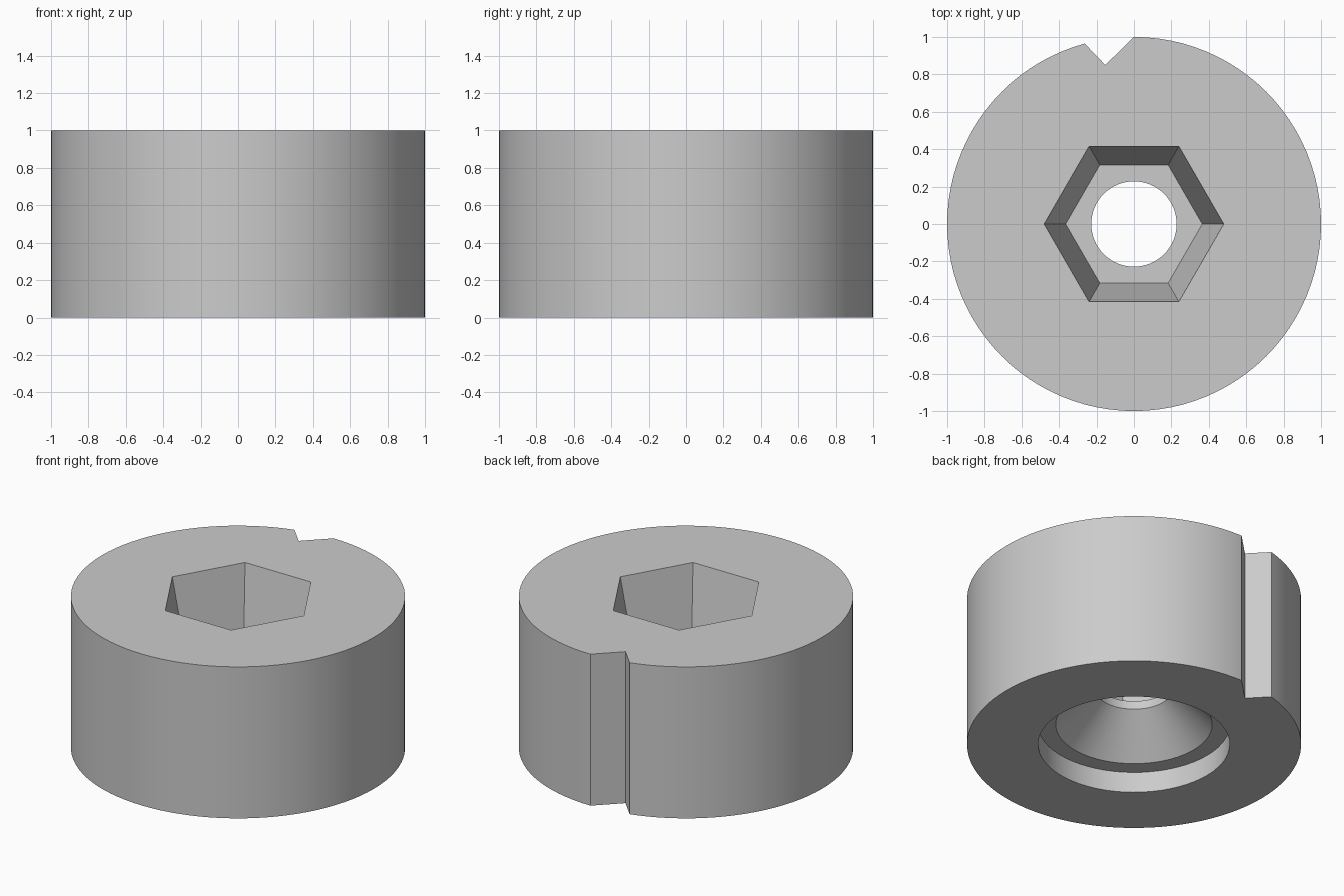
import bpy
import bmesh
from math import cos, sin, pi, radians

cube = bpy.data.objects.get("Cube")
if cube:
    bpy.data.objects.remove(cube, do_unlink=True)

steel = bpy.data.materials.new("plain grey")
steel.use_nodes = True
grey = (0.6, 0.6, 0.6, 1)
steel.diffuse_color = grey
steel.node_tree.nodes["Principled BSDF"].inputs["Base Color"].default_value = grey


def make_object(name, bm):
    bmesh.ops.recalc_face_normals(bm, faces=bm.faces)
    mesh = bpy.data.meshes.new(name)
    bm.to_mesh(mesh)
    bm.free()
    mesh.materials.append(steel)
    obj = bpy.data.objects.new(name, mesh)
    bpy.context.collection.objects.link(obj)
    return obj


def stacked_rings(name, profile, sides):
    """Closed solid from (radius, height) rings with capped ends."""
    bm = bmesh.new()
    rings = [[bm.verts.new((r * cos(2 * pi * i / sides), r * sin(2 * pi * i / sides), z))
              for i in range(sides)] for r, z in profile]
    for low, high in zip(rings, rings[1:]):
        for i in range(sides):
            j = (i + 1) % sides
            bm.faces.new((low[i], low[j], high[j], high[i]))
    bm.faces.new(rings[0])
    bm.faces.new(rings[-1])
    return make_object(name, bm)


def prism(name, outline, bottom, top):
    bm = bmesh.new()
    face = bm.faces.new([bm.verts.new((x, y, bottom)) for x, y in outline])
    side = bmesh.ops.extrude_face_region(bm, geom=[face])["geom"]
    bmesh.ops.translate(bm, vec=(0, 0, top - bottom),
                        verts=[v for v in side if isinstance(v, bmesh.types.BMVert)])
    return make_object(name, bm)


# Round body
body = stacked_rings("round_body", [(1, 0), (1, 1)], 96)

# Stepped and conical bore from below, ending in a through hole
bore = stacked_rings("bore_cutter", [(0.573, -0.1), (0.573, 0.137), (0.468, 0.137),
                                     (0.228, 0.375), (0.228, 0.7)], 64)

# Tapered hexagonal socket from above, extended past the top face
floor_z, floor_r, rim_r, extra = 0.43, 0.365, 0.48, 0.1
slope = (rim_r - floor_r) / (1 - floor_z)
socket = stacked_rings("socket_cutter", [(floor_r, floor_z), (rim_r + slope * extra, 1 + extra)], 6)

# V-shaped keyway along the back
notch = prism("notch_cutter", [(-0.153, 0.85), (0.097, 1.097), (-0.403, 1.11)], -0.1, 1.1)

for cutter in (bore, socket, notch):
    cut = body.modifiers.new(cutter.name, "BOOLEAN")
    cut.operation = "DIFFERENCE"
    cut.solver = "EXACT"
    cut.object = cutter

# Bake the cuts, then discard the cutters
bpy.context.view_layer.update()
result = bpy.data.meshes.new_from_object(body.evaluated_get(bpy.context.evaluated_depsgraph_get()))
body.modifiers.clear()
body.data = result
for cutter in (bore, socket, notch):
    bpy.data.objects.remove(cutter, do_unlink=True)

# Smooth curved walls with crisp rims
bpy.ops.object.select_all(action="DESELECT")
body.select_set(True)
bpy.context.view_layer.objects.active = body
bpy.ops.object.shade_smooth_by_angle(angle=radians(30))
